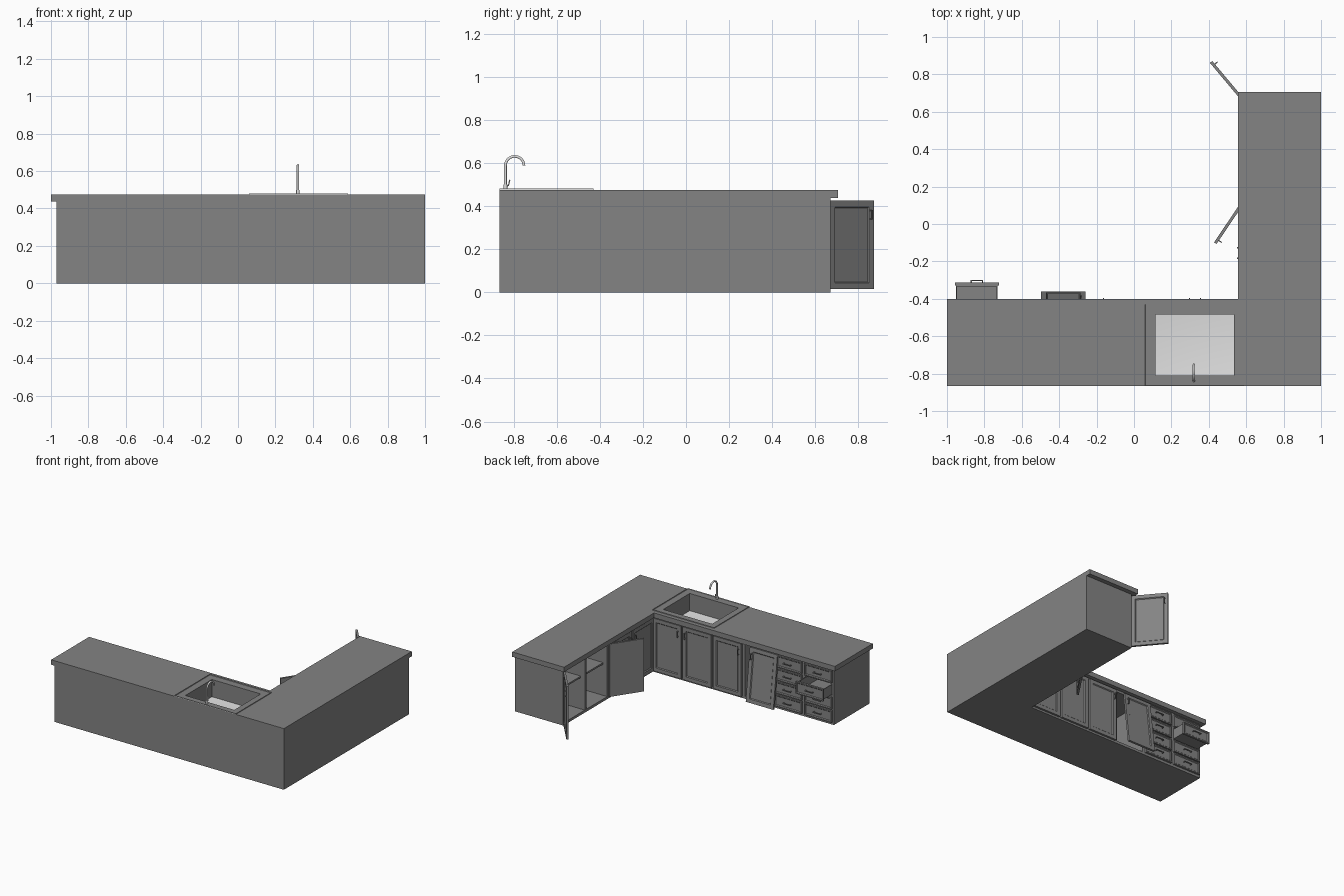
import bpy, bmesh, math
from mathutils import Matrix, Vector

if "Cube" in bpy.data.objects:
    bpy.data.objects.remove(bpy.data.objects["Cube"])


def material(name, value):
    m = bpy.data.materials.new(name)
    m.use_nodes = True
    m.diffuse_color = (value, value, value, 1)
    m.node_tree.nodes["Principled BSDF"].inputs["Base Color"].default_value = m.diffuse_color
    return m


GREY = material("cabinet grey", 0.23)
STEEL = material("light steel", 0.75)


def finish(name, bm, mat=GREY, matrix=None):
    bmesh.ops.recalc_face_normals(bm, faces=bm.faces[:])
    me = bpy.data.meshes.new(name)
    bm.to_mesh(me)
    bm.free()
    me.materials.append(mat)
    ob = bpy.data.objects.new(name, me)
    bpy.context.collection.objects.link(ob)
    if matrix is not None:
        ob.matrix_world = matrix
    return ob


def add_box(bm, lo, hi):
    lo, hi = Vector(lo), Vector(hi)
    size = hi - lo
    m = Matrix.Translation((lo + hi) / 2) @ Matrix.Diagonal((*size, 1))
    return bmesh.ops.create_cube(bm, size=1, matrix=m)["verts"]


def box(name, lo, hi, mat=GREY):
    bm = bmesh.new()
    add_box(bm, lo, hi)
    return finish(name, bm, mat)


def select(ob):
    bpy.ops.object.select_all(action="DESELECT")
    ob.select_set(True)
    bpy.context.view_layer.objects.active = ob


def l_shape(name, left, inner_x, inner_y, end, z0, z1):
    bm = bmesh.new()
    pts = [(left, BACK), (1, BACK), (1, end), (inner_x, end), (inner_x, inner_y), (left, inner_y)]
    face = bm.faces.new([bm.verts.new((x, y, z0)) for x, y in pts])
    top = bmesh.ops.extrude_face_region(bm, geom=[face])["geom"]
    bmesh.ops.translate(bm, vec=(0, 0, z1 - z0),
                        verts=[v for v in top if isinstance(v, bmesh.types.BMVert)])
    return finish(name, bm)


def cut(ob, lo, hi):
    cutter = box("cutter", lo, hi)
    cutter.hide_render = True
    mod = ob.modifiers.new("opening", "BOOLEAN")
    mod.operation, mod.solver, mod.object = "DIFFERENCE", "EXACT", cutter
    select(ob)
    bpy.ops.object.modifier_apply(modifier=mod.name)
    bpy.data.objects.remove(cutter)


# Main dimensions
BACK = -0.865
FACE_Y, FACE_X = -0.43, 0.585      # cabinet fronts of the two legs
PITCH_A = (FACE_X + 0.97) / 6      # six bays on the long leg
PITCH_B = 1.10 / 4                 # four bays on the short leg
LOW, HIGH = 0.015, 0.425           # door bottom and top

# Carcass and worktop
carcass = l_shape("cabinet_carcass", -0.97, FACE_X, FACE_Y, 0.67, 0, 0.437)
worktop = l_shape("worktop", -1, 0.555, -0.40, 0.705, 0.437, 0.475)
for part in (carcass, worktop):
    cut(part, (0.115, -0.81, 0.3), (0.535, -0.485, 0.6))


def bay_a(i):
    """Left edge of a bay on the long leg."""
    return -0.97 + i * PITCH_A


# Open bays: two shelved cupboards, one with the loose door, one drawer slot
for i in (2, 3):
    y = FACE_Y + i * PITCH_B
    cut(carcass, (0.5, y + 0.012, 0.02), (0.97, y + PITCH_B - 0.012, 0.42))
    box("cupboard_shelf", (0.62, y + 0.01, 0.262), (0.972, y + PITCH_B - 0.01, 0.275))
cut(carcass, (bay_a(2) + 0.012, -0.83, 0.02), (bay_a(3) - 0.012, -0.4, 0.42))
cut(carcass, (bay_a(0) + 0.015, -0.8, 0.226), (bay_a(1) - 0.015, -0.4, 0.316))


def add_handle(bm, a, b, front):
    """Bar pull between two points (x, z), standing off a front face."""
    r = 0.003
    (ax, az), (bx, bz) = a, b
    add_box(bm, (ax - r, front - 0.018, az - r), (bx + r, front - 0.012, bz + r))
    for x, z in (a, b):
        add_box(bm, (x - r, front - 0.013, z - r), (x + r, front + 0.001, z + r))


def panel(bm, lo, hi, frame):
    """Slab with a framed, recessed front."""
    verts = add_box(bm, lo, hi)
    front = min({f for v in verts for f in v.link_faces}, key=lambda f: f.calc_center_median().y)
    bmesh.ops.recalc_face_normals(bm, faces=bm.faces[:])
    bmesh.ops.inset_region(bm, faces=[front], thickness=frame)
    bmesh.ops.inset_region(bm, faces=[front], thickness=0.008, depth=-0.006)


def door(name, hinge, width, side, turn, tilt=0):
    """Door hung at its local origin; side gives the direction it extends."""
    bm = bmesh.new()
    far = side * width
    panel(bm, (min(0, far), -0.016, 0), (max(0, far), 0, HIGH - LOW), 0.04)
    hx = far - side * 0.022
    add_handle(bm, (hx, 0.325), (hx, 0.365), -0.016)
    m = (Matrix.Translation(hinge) @ Matrix.Rotation(math.radians(turn), 4, "Z")
         @ Matrix.Rotation(math.radians(tilt), 4, "X"))
    return finish(name, bm, GREY, m)


# Long leg doors, one of them hanging loose
WA, WB = PITCH_A - 0.016, PITCH_B - 0.012
door("sink_door_left", (bay_a(6) - 0.008, FACE_Y, LOW), WA, 1, 180)
door("sink_door_right", (bay_a(4) + 0.008, FACE_Y, LOW), WA, -1, 180)
door("single_door", (bay_a(4) - 0.008, FACE_Y, LOW), WA, 1, 180)
door("loose_door", (-0.497, -0.378, LOW), 0.237, -1, 180, -7)

# Short leg doors, two closed and two swung wide open
door("side_door_1", (FACE_X, FACE_Y + 0.006, LOW), WB, -1, -90)
door("side_door_2", (FACE_X, FACE_Y + 2 * PITCH_B - 0.006, LOW), WB, 1, -90)
door("open_door_1", (0.575, FACE_Y + 2 * PITCH_B, LOW), WB, -1, -90 + 146)
door("open_door_2", (0.575, 0.66, LOW), WB, 1, -90 - 140)

# Drawers: two columns of four, one pulled out
ROW = (HIGH - LOW) / 4
for col in range(2):
    for row in range(4):
        opened = col == 0 and row == 2
        bm = bmesh.new()
        w = PITCH_A / 2 - 0.012
        panel(bm, (-w, -0.016, 0.004), (w, 0, ROW - 0.004), 0.012)
        add_handle(bm, (-0.03, ROW / 2), (0.03, ROW / 2), -0.012)
        if opened:
            verts = add_box(bm, (-w + 0.006, 0, 0.012), (w - 0.006, 0.33, ROW - 0.012))
            top = max({f for v in verts for f in v.link_faces},
                      key=lambda f: f.calc_center_median().z)
            bmesh.ops.recalc_face_normals(bm, faces=bm.faces[:])
            bmesh.ops.inset_region(bm, faces=[top], thickness=0.008)
            hole = bmesh.ops.extrude_discrete_faces(bm, faces=[top])["faces"][0]
            bmesh.ops.translate(bm, verts=hole.verts[:], vec=(0, 0, -0.07))
        y = -0.329 if opened else FACE_Y
        pos = Matrix.Translation((bay_a(col) + PITCH_A / 2, y, LOW + row * ROW))
        finish("open_drawer" if opened else "drawer", bm, GREY,
               pos @ Matrix.Rotation(math.pi, 4, "Z"))

# Sink: flat rim with a tapered, rounded basin
bm = bmesh.new()
corners = [(0.06, BACK), (0.588, BACK), (0.588, FACE_Y), (0.06, FACE_Y)]
rim = bm.faces.new([bm.verts.new((x, y, 0.481)) for x, y in corners])
outer = list(rim.edges)
bmesh.ops.inset_region(bm, faces=[rim], thickness=0.067)
skirt = bmesh.ops.extrude_edge_only(bm, edges=outer)["geom"]
bmesh.ops.translate(bm, vec=(0, 0, -0.007),
                    verts=[v for v in skirt if isinstance(v, bmesh.types.BMVert)])
floor = bmesh.ops.extrude_discrete_faces(bm, faces=[rim])["faces"][0]
centre = floor.calc_center_median()
bmesh.ops.translate(bm, verts=floor.verts[:], vec=(0, 0, -0.14))
bmesh.ops.scale(bm, verts=floor.verts[:], vec=(0.92, 0.92, 1),
                space=Matrix.Translation(-centre))
bmesh.ops.bevel(bm, geom=list(floor.edges), offset=0.03, segments=4, profile=0.5, affect="EDGES")
sink = finish("sink", bm, STEEL)
select(sink)
bpy.ops.object.shade_smooth_by_angle(angle=math.radians(35))


def tube(name, points, radius):
    cu = bpy.data.curves.new(name, "CURVE")
    cu.dimensions, cu.bevel_depth, cu.bevel_resolution, cu.use_fill_caps = "3D", radius, 3, True
    sp = cu.splines.new("POLY")
    sp.points.add(len(points) - 1)
    for p, co in zip(sp.points, points):
        p.co = (*co, 1)
    cu.materials.append(STEEL)
    ob = bpy.data.objects.new(name, cu)
    bpy.context.collection.objects.link(ob)
    select(ob)
    bpy.ops.object.convert(target="MESH")
    bpy.ops.object.shade_smooth_by_angle(angle=math.radians(40))


# Swan-neck tap with a small lever
TAP_X = 0.32
arc = [(TAP_X, -0.795 - 0.043 * math.cos(math.radians(a)), 0.588 + 0.043 * math.sin(math.radians(a)))
       for a in range(0, 181, 12)]
tube("tap_spout", [(TAP_X, -0.838, 0.478)] + arc, 0.0065)
tube("tap_base", [(TAP_X, -0.838, 0.478), (TAP_X, -0.838, 0.5)], 0.009)
tube("tap_lever", [(TAP_X, -0.838, 0.49), (TAP_X, -0.824, 0.496), (TAP_X, -0.818, 0.522)], 0.003)
